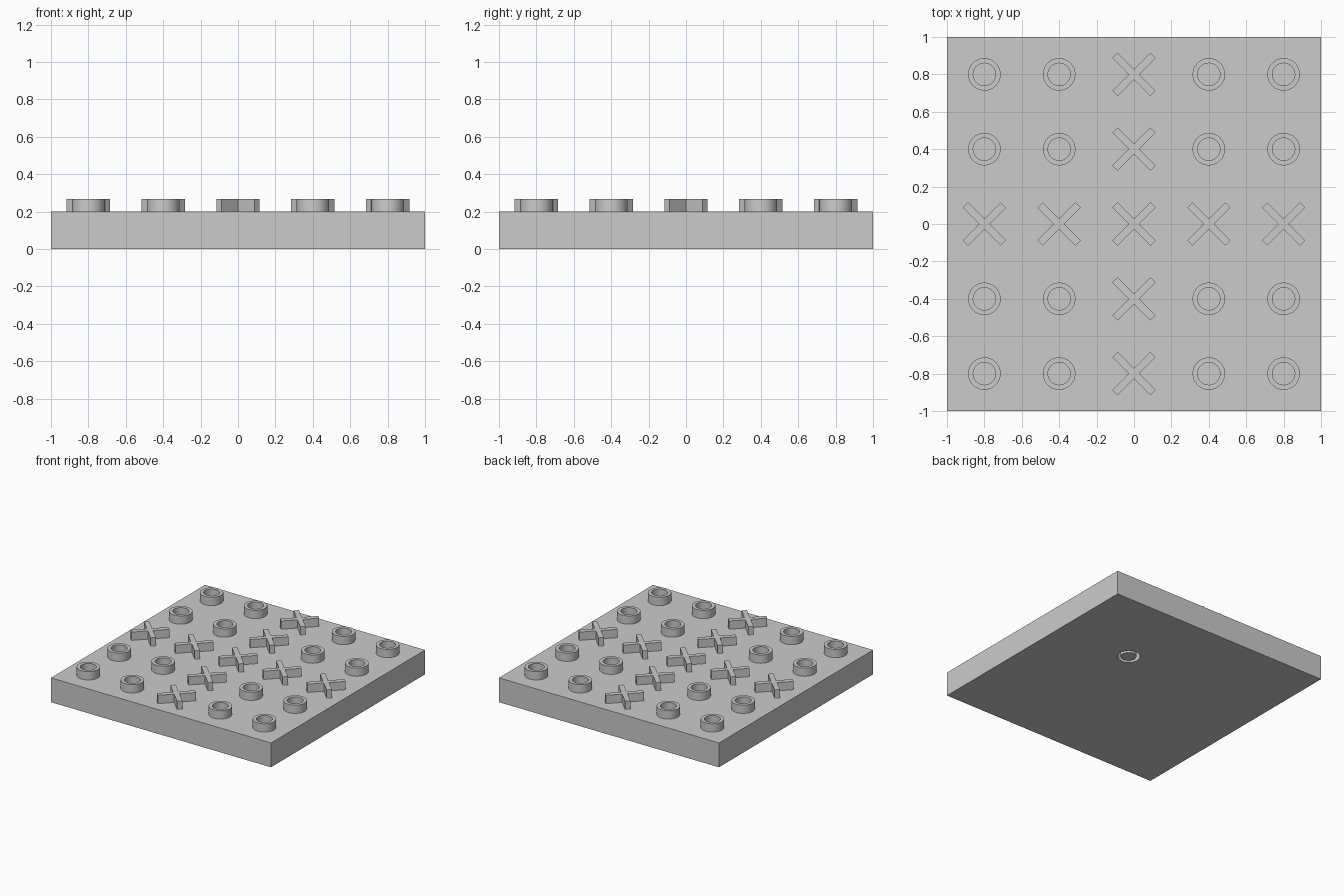
import bpy, bmesh
from math import pi, cos, sin
from mathutils import Matrix

old = bpy.data.objects.get("Cube")
if old:
    bpy.data.objects.remove(old, do_unlink=True)

PLATE_TOP, MARK_TOP = 0.2, 0.268
RING_OUT, RING_IN = 0.087, 0.06
BAR_LEN, BAR_W = 0.288, 0.04

grey = bpy.data.materials.new("plain_grey")
grey.use_nodes = True
grey.diffuse_color = (0.6, 0.6, 0.6, 1)
grey.node_tree.nodes["Principled BSDF"].inputs["Base Color"].default_value = (0.6, 0.6, 0.6, 1)


def make_object(name, bm, smooth=False):
    bmesh.ops.recalc_face_normals(bm, faces=bm.faces[:])
    mesh = bpy.data.meshes.new(name)
    bm.to_mesh(mesh)
    bm.free()
    mesh.materials.append(grey)
    obj = bpy.data.objects.new(name, mesh)
    bpy.context.collection.objects.link(obj)
    bpy.ops.object.select_all(action='DESELECT')
    obj.select_set(True)
    bpy.context.view_layer.objects.active = obj
    if smooth:
        bpy.ops.object.shade_smooth_by_angle(angle=pi / 6)
    return obj


def slab(name, sx, sy, z0, z1):
    bm = bmesh.new()
    bmesh.ops.create_cube(bm, size=1, matrix=Matrix.Translation((0, 0, (z0 + z1) / 2))
                          @ Matrix.Diagonal((sx, sy, z1 - z0, 1)))
    return make_object(name, bm)


def ring(name, x, y, z0, z1, segments=32):
    """Tube made by sweeping a rectangular section round a vertical axis."""
    bm = bmesh.new()
    section = [(RING_IN, z0), (RING_OUT, z0), (RING_OUT, z1), (RING_IN, z1)]
    loops = []
    for i in range(segments):
        a = 2 * pi * i / segments
        loops.append([bm.verts.new((x + r * cos(a), y + r * sin(a), z)) for r, z in section])
    for i, here in enumerate(loops):
        after = loops[(i + 1) % segments]
        for k in range(4):
            n = (k + 1) % 4
            bm.faces.new((here[k], after[k], after[n], here[n]))
    return make_object(name, bm, smooth=True)


def cross(name, x, y):
    """Two diagonal bars joined into one extruded twelve-sided outline."""
    bm = bmesh.new()
    h, w = BAR_LEN / 2, BAR_W / 2
    verts = []
    for q in range(4):
        turn = Matrix.Rotation(q * pi / 2 + pi / 4, 4, 'Z')
        for px, py in ((h, -w), (h, w), (w, w)):
            p = turn @ Matrix.Translation((px, py, 0))
            verts.append(bm.verts.new((x + p[0][3], y + p[1][3], PLATE_TOP)))
    base = bm.faces.new(verts)
    top = bmesh.ops.extrude_face_region(bm, geom=[base], use_keep_orig=True)
    moved = [e for e in top["geom"] if isinstance(e, bmesh.types.BMVert)]
    bmesh.ops.translate(bm, verts=moved, vec=(0, 0, MARK_TOP - PLATE_TOP))
    return make_object(name, bm)


# Base plate with a small ring groove cut into its underside
groove = ring("groove_cutter", 0.33, 0.33, -0.02, MARK_TOP - PLATE_TOP)
groove.hide_render = True
plate = slab("base_plate", 2, 2, 0, PLATE_TOP)
cut = plate.modifiers.new("groove", 'BOOLEAN')
cut.operation, cut.solver, cut.object = 'DIFFERENCE', 'EXACT', groove
bpy.ops.object.modifier_apply(modifier=cut.name)
bpy.data.objects.remove(groove, do_unlink=True)

# Raised marks: crosses along the middle row and column, rings elsewhere
for row in range(-2, 3):
    for col in range(-2, 3):
        x, y = col * 0.4, row * 0.4
        tag = f"row{row + 3}_column{col + 3}"
        if row == 0 or col == 0:
            cross("cross_" + tag, x, y)
        else:
            ring("ring_" + tag, x, y, PLATE_TOP, MARK_TOP)
